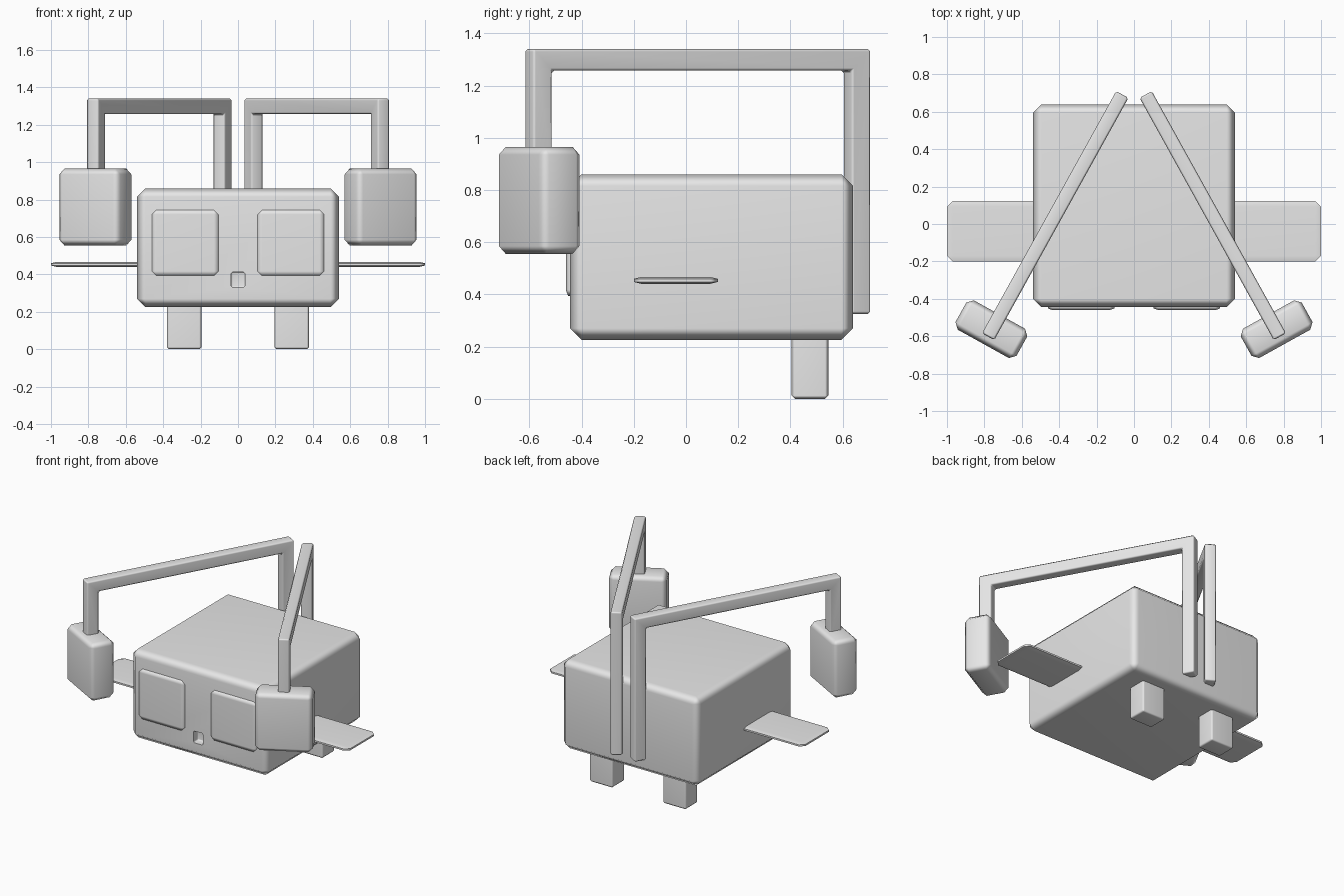
import bpy, bmesh, math
from mathutils import Matrix, Vector

if "Cube" in bpy.data.objects:
    bpy.data.objects.remove(bpy.data.objects["Cube"])

grey = bpy.data.materials.new("light grey")
grey.diffuse_color = (0.8, 0.8, 0.8, 1)
grey.use_nodes = True
grey.node_tree.nodes["Principled BSDF"].inputs["Base Color"].default_value = grey.diffuse_color

ANGLE = math.radians(29)          # how far the arms splay outwards


def finish(bm, name, mirror=True):
    """Turn a bmesh into a smooth object, optionally mirrored across x."""
    bmesh.ops.recalc_face_normals(bm, faces=bm.faces)
    for f in bm.faces:
        f.smooth = True
    me = bpy.data.meshes.new(name)
    bm.to_mesh(me)
    bm.free()
    me.materials.append(grey)
    me.set_sharp_from_angle(angle=math.radians(65))
    ob = bpy.data.objects.new(name, me)
    bpy.context.collection.objects.link(ob)
    if mirror:
        ob.modifiers.new("Mirror", 'MIRROR').use_mirror_merge = False
    return ob


def add_weighted_normals(ob):
    ob.modifiers.new("Normals", 'WEIGHTED_NORMAL').keep_sharp = True


def box(lo, hi, bevel, squash=(1, 1, 1), turn=0.0):
    """Chamfered box; squash flattens the chamfer along an axis of thin plates."""
    lo, hi, sq = Vector(lo), Vector(hi), Vector(squash)
    size = hi - lo
    bm = bmesh.new()
    bmesh.ops.create_cube(bm, size=1)
    bmesh.ops.scale(bm, verts=bm.verts, vec=[s / q for s, q in zip(size, sq)])
    if bevel:
        bmesh.ops.bevel(bm, geom=bm.edges[:], offset=bevel, segments=1,
                        profile=0.5, affect='EDGES')
    bmesh.ops.scale(bm, verts=bm.verts, vec=sq)
    bm.transform(Matrix.Translation((lo + hi) / 2) @ Matrix.Rotation(turn, 4, 'Z'))
    return bm


# body, with the small mouth notch cut into the front
body = finish(box((-0.54, -0.445, 0.225), (0.54, 0.64, 0.86), 0.045), "body", False)
cutter = finish(box((-0.037, -0.6, 0.33), (0.037, -0.395, 0.413), 0.008),
                "mouth_cutter", False)
cutter.hide_render = True
cut = body.modifiers.new("Mouth", 'BOOLEAN')
cut.operation, cut.solver, cut.object = 'DIFFERENCE', 'EXACT', cutter
bpy.context.view_layer.objects.active = body
bpy.ops.object.modifier_apply(modifier="Mouth")
bpy.data.objects.remove(cutter)
body.data.set_sharp_from_angle(angle=math.radians(65))
add_weighted_normals(body)

# mirrored pairs: eyes, fins, feet, hands
pairs = {
    "eye": box((0.105, -0.46, 0.393), (0.46, -0.42, 0.745), 0.024, (1, 0.35, 1)),
    "fin": box((0.45, -0.2, 0.44), (1.0, 0.122, 0.467), 0.03, (1, 1, 0.25)),
    "foot": box((0.195, 0.405, 0.0), (0.38, 0.545, 0.28), 0.012),
    "hand": box((0.576, -0.652, 0.555), (0.949, -0.473, 0.965), 0.03, turn=ANGLE),
}
for name, bm in pairs.items():
    add_weighted_normals(finish(bm, name))

# arm: a bent bar from the back, over the top and down to the hand
bar, width, span = 0.085, 0.075, 1.395
a, b = -bar / 2, bar / 2
profile = [(a, 0.325), (a, 1.34), (span + b, 1.34), (span + b, 0.9),
           (span + a, 0.9), (span + a, 1.257), (b, 1.257), (b, 0.325)]
bm = bmesh.new()
face = bm.faces.new([bm.verts.new((u, -width / 2, z)) for u, z in profile])
out = bmesh.ops.extrude_face_region(bm, geom=[face])
bmesh.ops.translate(bm, vec=(0, width, 0),
                    verts=[g for g in out["geom"] if isinstance(g, bmesh.types.BMVert)])
bmesh.ops.recalc_face_normals(bm, faces=bm.faces)
bmesh.ops.bevel(bm, geom=bm.edges[:], offset=0.01, segments=1, profile=0.5,
                affect='EDGES')
bm.transform(Matrix.Translation((0.083, 0.655, 0))
             @ Matrix.Rotation(ANGLE - math.pi / 2, 4, 'Z'))
add_weighted_normals(finish(bm, "arm"))
